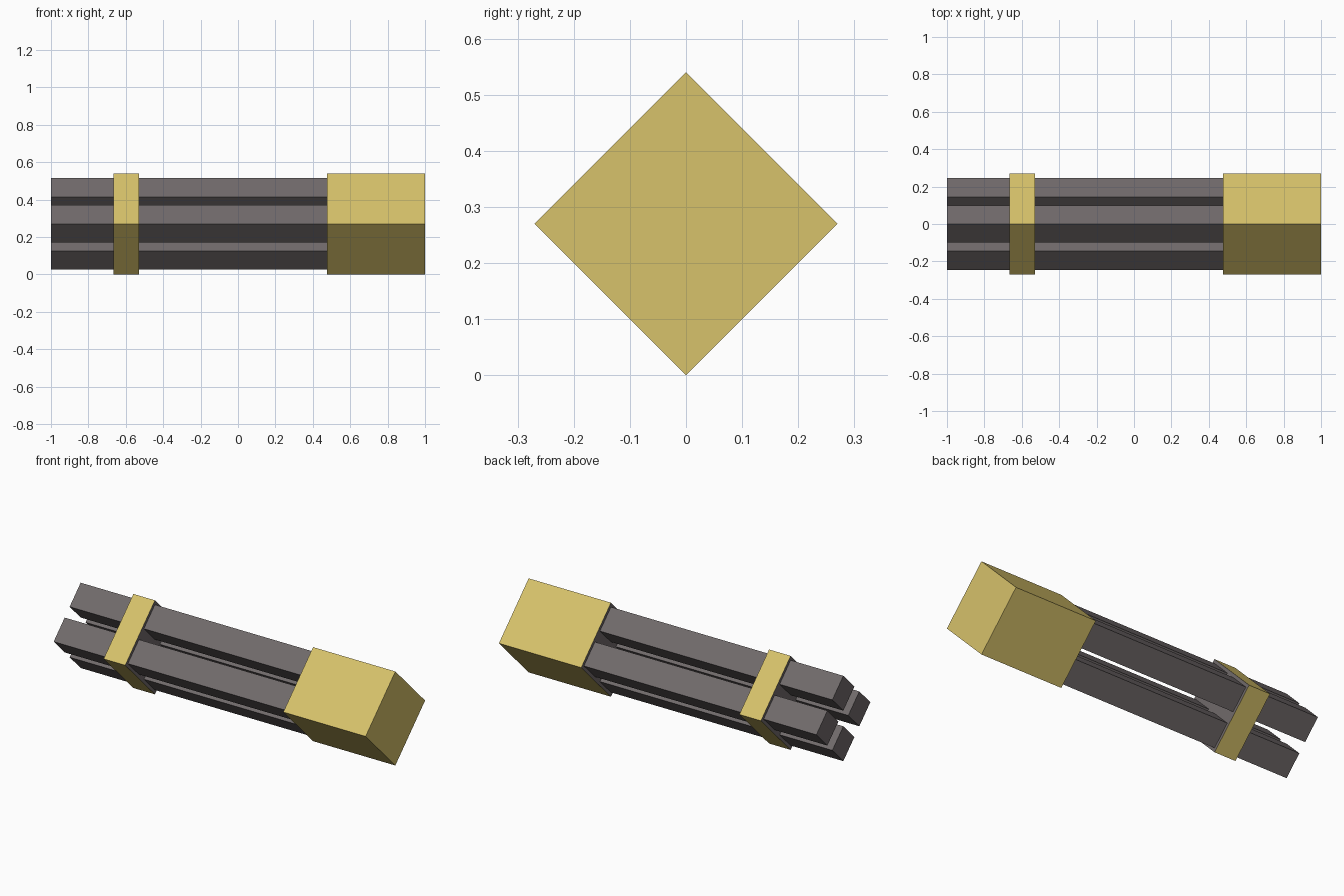
import bpy
import bmesh
from math import pi
from mathutils import Matrix, Vector

cube = bpy.data.objects.get("Cube")
if cube:
    bpy.data.objects.remove(cube, do_unlink=True)

CENTRE_Z = 0.27
TURN = Matrix.Rotation(pi / 4, 4, 'X')


def make_material(name, colour):
    mat = bpy.data.materials.new(name)
    mat.use_nodes = True
    mat.diffuse_color = colour
    mat.node_tree.nodes["Principled BSDF"].inputs["Base Color"].default_value = colour
    return mat


gold = make_material("pale gold", (0.68, 0.54, 0.145, 1))
grey = make_material("warm dark grey", (0.165, 0.145, 0.147, 1))


def square_bar(name, x0, x1, diagonal, mats, y=0, z=0, grey_sides=()):
    """Square bar along x, standing on its edge; listed x directions use the second material."""
    side = diagonal / 2 ** 0.5
    bm = bmesh.new()
    bmesh.ops.create_cube(bm, size=1)
    bmesh.ops.scale(bm, vec=Vector((x1 - x0, side, side)), verts=bm.verts)
    bmesh.ops.transform(bm, matrix=TURN, verts=bm.verts)
    bm.normal_update()
    for face in bm.faces:
        if round(face.normal.x) in grey_sides:
            face.material_index = 1
    mesh = bpy.data.meshes.new(name)
    bm.to_mesh(mesh)
    bm.free()
    for mat in mats:
        mesh.materials.append(mat)
    obj = bpy.data.objects.new(name, mesh)
    obj.location = ((x0 + x1) / 2, y, CENTRE_Z + z)
    bpy.context.collection.objects.link(obj)
    return obj


# Solid end block with a grey inner face, and the clamp band with grey sides
square_bar("end_block", 0.477, 1.0, 0.54, [gold, grey], grey_sides=(-1,))
square_bar("clamp_band", -0.665, -0.528, 0.54, [gold, grey], grey_sides=(-1, 1))

# Four long rods, one near each corner of the block
OFFSET = 0.145
for name, y, z in (("top_rod", 0, OFFSET), ("bottom_rod", 0, -OFFSET),
                   ("front_rod", -OFFSET, 0), ("back_rod", OFFSET, 0)):
    square_bar(name, -1.0, 0.49, 0.2, [grey], y, z)
